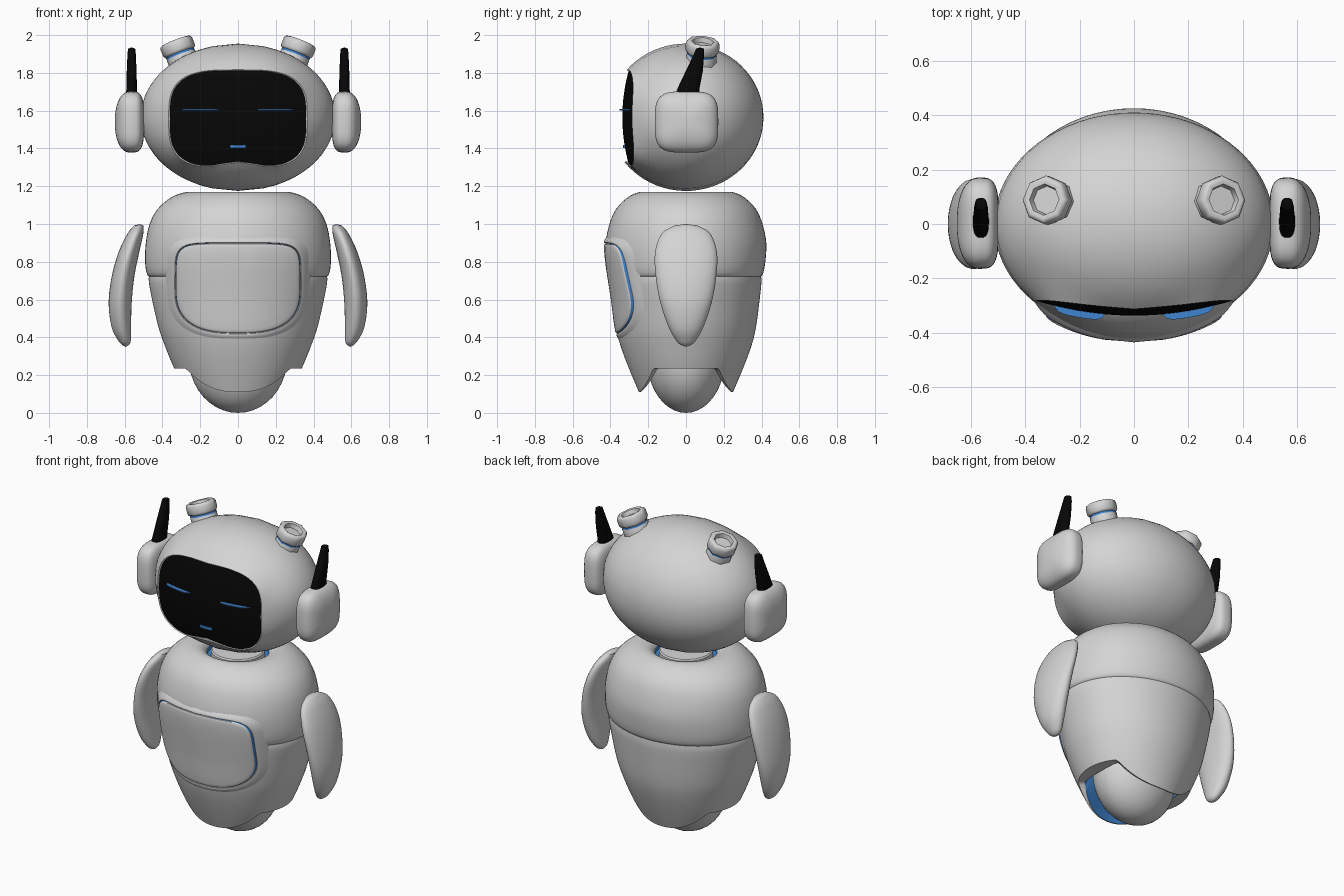
import bpy, bmesh, math
from mathutils import Vector

if "Cube" in bpy.data.objects:
    bpy.data.objects.remove(bpy.data.objects["Cube"])

def material(name, r, g, b):
    m = bpy.data.materials.new(name)
    m.diffuse_color = (r, g, b, 1)
    m.use_nodes = True
    m.node_tree.nodes["Principled BSDF"].inputs["Base Color"].default_value = m.diffuse_color
    return m

GREY = material("light grey", 0.66, 0.66, 0.66)
BLACK = material("black", 0.002, 0.002, 0.002)
BLUE = material("blue", 0.05, 0.23, 0.63)
TAU = math.tau
SEG = 64

def loft(name, rings, mats=(GREY,), paint=None, front=False, angle=40):
    """Skin a list of rings (one-point rings are poles); paint maps band -> slot."""
    bm = bmesh.new()
    rows = [[bm.verts.new(p) for p in r] for r in rings]
    for i, (a, b) in enumerate(zip(rows, rows[1:])):
        n = max(len(a), len(b))
        for j in range(n):
            k = (j + 1) % n
            if len(a) == 1:
                quad = (a[0], b[j], b[k])
            elif len(b) == 1:
                quad = (a[j], a[k], b[0])
            else:
                quad = (a[j], a[k], b[k], b[j])
            f = bm.faces.new(quad)
            f.material_index = (paint or {}).get(i, 0)
    bmesh.ops.recalc_face_normals(bm, faces=bm.faces)
    if front and sum(f.normal.y * f.calc_area() for f in bm.faces) > 0:
        bmesh.ops.reverse_faces(bm, faces=bm.faces)
    me = bpy.data.meshes.new(name)
    bm.to_mesh(me)
    bm.free()
    for m in mats:
        me.materials.append(m)
    ob = bpy.data.objects.new(name, me)
    bpy.context.collection.objects.link(ob)
    bpy.ops.object.select_all(action='DESELECT')
    ob.select_set(True)
    bpy.context.view_layer.objects.active = ob
    bpy.ops.object.shade_smooth_by_angle(angle=math.radians(angle))
    return ob

def spline(pts, steps=4):
    """Catmull-Rom curve through tuples."""
    out = []
    for i in range(len(pts) - 1):
        p = [Vector(pts[max(0, min(len(pts) - 1, i + d))]) for d in (-1, 0, 1, 2)]
        for s in range(steps):
            t = s / steps
            out.append(0.5 * (2 * p[1] + (p[2] - p[0]) * t
                              + (2 * p[0] - 5 * p[1] + 4 * p[2] - p[3]) * t * t
                              + (3 * p[1] - p[0] - 3 * p[2] + p[3]) * t ** 3))
    return out + [Vector(pts[-1])]

def spow(v, e):
    return math.copysign(abs(v) ** e, v)

def oval(cx, cy, z, rx, ry, n=SEG, e=1.0):
    return [(cx + rx * spow(math.cos(TAU * j / n), e), cy + ry * spow(math.sin(TAU * j / n), e), z)
            for j in range(n)]

# ---- head: ellipsoid running from the raised face rim to the back pole
HX, HY, HZ, HC = 0.515, 0.41, 0.39, 1.565
FC = 1.554

def head_y(x, z):
    return -HY * math.sqrt(max(0, 1 - (x / HX) ** 2 - ((z - HC) / HZ) ** 2))

def visor_y(x, z):
    return -0.337 + 0.42 * x * x + 0.55 * (z - HC) ** 2

def face_outline(s):
    pts = []
    for j in range(SEG):
        t = TAU * j / SEG
        x = 0.362 * spow(math.cos(t), 2 / 3.3)
        z = 0.259 * spow(math.sin(t), 2 / 3.3)
        if z < 0:
            z += 0.035 * math.exp(-(x / 0.13) ** 2)
        pts.append((x * s, FC + z * s))
    return pts

def rim_y(x, z):
    return min(head_y(x, z), visor_y(x, z) - 0.006)

rings = [[(0, -0.15, FC)],
         [(x, visor_y(x, z) + 0.03, z) for x, z in face_outline(0.985)],
         [(x, rim_y(x, z) + 0.006, z) for x, z in face_outline(0.997)]]
for i in range(28):
    ring = []
    for x, z in face_outline(1.015):
        lift = (rim_y(x, z) - head_y(x, z)) * max(0, 1 - i / 4) ** 2
        u, w = x / HX, (z - HC) / HZ
        r = math.hypot(u, w)
        a = math.asin(r)
        a += (math.pi - a) * i / 28
        ring.append((HX * math.sin(a) * u / r, -HY * math.cos(a) + lift,
                     HC + HZ * math.sin(a) * w / r))
    rings.append(ring)
rings.append([(0, HY, HC)])
loft("head", rings)
loft("visor", [[(0, visor_y(0, FC), FC)]] +
     [[(x, visor_y(x, z), z) for x, z in face_outline(k / 10)] for k in range(1, 11)],
     (BLACK,), front=True)

# ---- eyes and mouth: thin curved slivers on the visor
def sliver(name, x0, x1, z, half, out):
    rings = []
    for i in range(13):
        x = x0 + (x1 - x0) * i / 12
        y = visor_y(x, z)
        p = out * (1 - (i / 6 - 1) ** 4) ** 0.5 + 0.001
        rings.append([(x, y + 0.01, z - half), (x, y - p, z - half),
                      (x, y - p, z + half), (x, y + 0.01, z + half)])
    c = [[tuple(sum(q[k] for q in r) / 4 for k in range(3))] for r in (rings[0], rings[-1])]
    loft(name, [c[0]] + rings + [c[1]], (BLUE,))

sliver("eye_right", 0.105, 0.295, 1.605, 0.003, 0.024)
sliver("eye_left", -0.295, -0.105, 1.605, 0.003, 0.024)
sliver("mouth", -0.042, 0.042, 1.41, 0.008, 0.009)

# ---- body profiles: (z, half width, half depth)
CHEST = [(0.715, 0.455, 0.385), (0.733, 0.481, 0.406), (0.80, 0.492, 0.42), (0.9, 0.488, 0.425),
         (1.0, 0.468, 0.405), (1.08, 0.425, 0.37), (1.14, 0.355, 0.31), (1.168, 0.28, 0.25),
         (1.165, 0.22, 0.21), (1.14, 0.185, 0.185), (1.11, 0.178, 0.178)]
SKIRT = [(0.10, 0.265, 0.245), (0.23, 0.335, 0.30), (0.35, 0.385, 0.345), (0.45, 0.42, 0.37),
         (0.6, 0.455, 0.39), (0.70, 0.473, 0.40), (0.735, 0.468, 0.396)]
chest_curve, skirt_curve = spline(CHEST), spline(SKIRT, 6)
front_curve = spline(SKIRT[:5] + CHEST[2:7], 8)

def radii(curve, z):
    for a, b in zip(curve, curve[1:]):
        if a[0] <= z <= b[0]:
            t = (z - a[0]) / max(1e-6, b[0] - a[0])
            return a[1] + (b[1] - a[1]) * t, a[2] + (b[2] - a[2]) * t
    return curve[0][1], curve[0][2]

def body_y(x, z):
    rx, ry = radii(front_curve, z)
    return -ry * math.sqrt(max(0, 1 - (x / rx) ** 2))

# chest with a rolled neck opening, neck disc and a blue groove
rings = [[(0, 0, 0.715)]] + [oval(0, 0, *p) for p in chest_curve] + [[(0, 0, 1.11)]]
n = len(rings)
loft("chest", rings, (GREY, BLUE), {n - 2: 1, n - 3: 1, n - 4: 1, n - 5: 1})
loft("neck", [[(0, 0, 1.08)], oval(0, 0, 1.08, 0.157, 0.157), oval(0, 0, 1.142, 0.157, 0.157),
              oval(0, 0, 1.15, 0.15, 0.15), oval(0, 0, 1.155, 0.08, 0.08), [(0, 0, 1.155)]])

# skirt: hem dips at front and back, arches at the sides, blue crescents behind the dips
def skirt_ring(k, inner=False, top=0.735):
    ring = []
    for j in range(SEG * 2):
        t = TAU * j / (SEG * 2)
        c = abs(math.cos(t))
        hem = 0.15
        for _ in range(4):
            x = radii(skirt_curve, hem)[0] * c
            hem = 0.11 + 0.125 * min(1, x / 0.275) ** 2.5
        z = top + (hem - top) * k
        rx, ry = radii(skirt_curve, z)
        f = 0.972 - 0.2 * c ** 4 if inner else 1
        ring.append((rx * f * math.cos(t), ry * f * math.sin(t), z))
    return ring

rings = [[(0, 0, 0.735)]] + [skirt_ring(k / 20) for k in range(21)]
n = len(rings)
hem = skirt_ring(1.0, True)
inside = [(0.238 * math.cos(TAU * j / len(hem)), 0.19 * math.sin(TAU * j / len(hem)), p[2] + 0.12)
          for j, p in enumerate(hem)]
loft("skirt", rings + [hem, inside, [(0, 0, 0.4)]], (GREY, BLUE), {n: 1, n + 1: 1})

# rounded base under the skirt
loft("base", [[(0, 0, 0)]] +
     [oval(0, 0, 0.29 - 0.29 * math.cos(a), 0.26 * math.sin(a), 0.207 * math.sin(a))
      for a in (math.pi * i / 20 for i in range(1, 20))] + [[(0, 0, 0.58)]])

# ---- belly panel with blue side wall, and the surrounding rim, wrapped on the body
def patch(name, stops, mats, paint=None):
    rings = []
    for s, off in stops:
        if s == 0:
            rings.append([(0, body_y(0, 0.66) - off, 0.66)])
            continue
        ring = []
        for j in range(SEG * 2):
            t = TAU * j / (SEG * 2)
            e = 2 / 6 if math.sin(t) > 0 else 2 / 2.7
            x = s * 0.33 * spow(math.cos(t), e)
            z = 0.66 + s * 0.238 * spow(math.sin(t), e)
            bulge = 0.17 * x * x
            if s > 1:
                bulge *= 0.5 * max(0, (1.14 - s) / 0.14)
                bulge += 0.007 * max(0, min(1, (z - 0.8) / 0.08)) * max(0, (1.14 - s) / 0.14)
            ring.append((x, body_y(x, z) - off - bulge, z))
        rings.append(ring)
    loft(name, rings, mats, paint, front=True)

patch("belly_panel", [(k / 12, 0.008) for k in range(12)] +
      [(0.965, 0.008), (0.985, 0.006), (0.992, 0.002), (0.999, -0.03)], (GREY, BLUE), {14: 1})
patch("belly_rim", [(1.001, -0.012), (1.006, 0.0), (1.015, 0.004), (1.04, 0.006), (1.07, 0.005),
                    (1.11, 0.002), (1.16, -0.005)], (GREY, BLUE), {0: 1})

# ---- paired parts
ARM = [(0.992, 0.525, 0.024, 0.06), (0.95, 0.543, 0.042, 0.128), (0.85, 0.578, 0.055, 0.164),
       (0.72, 0.609, 0.06, 0.16), (0.58, 0.624, 0.061, 0.135), (0.45, 0.617, 0.051, 0.09),
       (0.38, 0.60, 0.032, 0.05), (0.358, 0.595, 0.016, 0.025)]
ANTENNA = [(1.68, 0.005, 0.03, 0.063), (1.72, 0.014, 0.028, 0.058), (1.81, 0.044, 0.026, 0.045),
           (1.90, 0.069, 0.022, 0.027), (1.928, 0.074, 0.019, 0.021)]
KNOB = [(0.08, -0.14), (0.08, -0.082), (0.079, -0.08), (0.079, -0.069), (0.085, -0.066),
        (0.09, -0.055), (0.09, -0.018), (0.084, -0.004), (0.074, 0), (0.058, -0.004), (0.052, -0.03)]

for side, s in (("right", 1), ("left", -1)):
    # arm
    loft("arm_" + side, [[(s * 0.52, 0, 1.0)]] +
         [oval(s * c, 0, z, hx, hy, 32) for z, c, hx, hy in spline(ARM)] + [[(s * 0.594, 0, 0.35)]])
    # ear pad: flat against the head, domed outside
    rings = [[(s * 0.497, 0, 1.54)]]
    for i in range(1, 24):
        a = math.pi * (i / 24 - 0.5)
        e = 2 / 2.25 if a > 0 else 2 / 3.6
        k = spow(math.cos(a), e)
        x = s * (0.570 + (0.082 if a > 0 else 0.073) * spow(math.sin(a), e))
        rings.append([(x, 0.003 + 0.168 * k * spow(math.cos(t), 0.54),
                       1.54 + 0.162 * k * spow(math.sin(t), 0.54))
                      for t in (TAU * j / 48 for j in range(48))])
    loft("ear_" + side, rings + [[(s * 0.652, 0, 1.54)]])
    # antenna
    loft("antenna_" + side, [[(s * 0.563, 0, 1.68)]] +
         [oval(s * 0.563, y, z, hx, hy, 24, 0.75) for z, y, hx, hy in ANTENNA] +
         [[(s * 0.563, 0.074, 1.935)]], (BLACK,))
    # eight-sided knob on the crown
    axis = Vector((s * 0.36, 0.08, 0.93)).normalized()
    top = Vector((s * 0.332, 0.09, 1.970))
    u = axis.cross(Vector((0, 1, 0))).normalized()
    v = axis.cross(u)
    rings = [[top + axis * h + (u * math.cos(TAU * j / 8) + v * math.sin(TAU * j / 8)) * r
              for j in range(8)] for r, h in KNOB]
    loft("knob_" + side, [[top - axis * 0.14]] + rings + [[top - axis * 0.03]],
         (GREY, BLUE), {3: 1}, angle=50)
